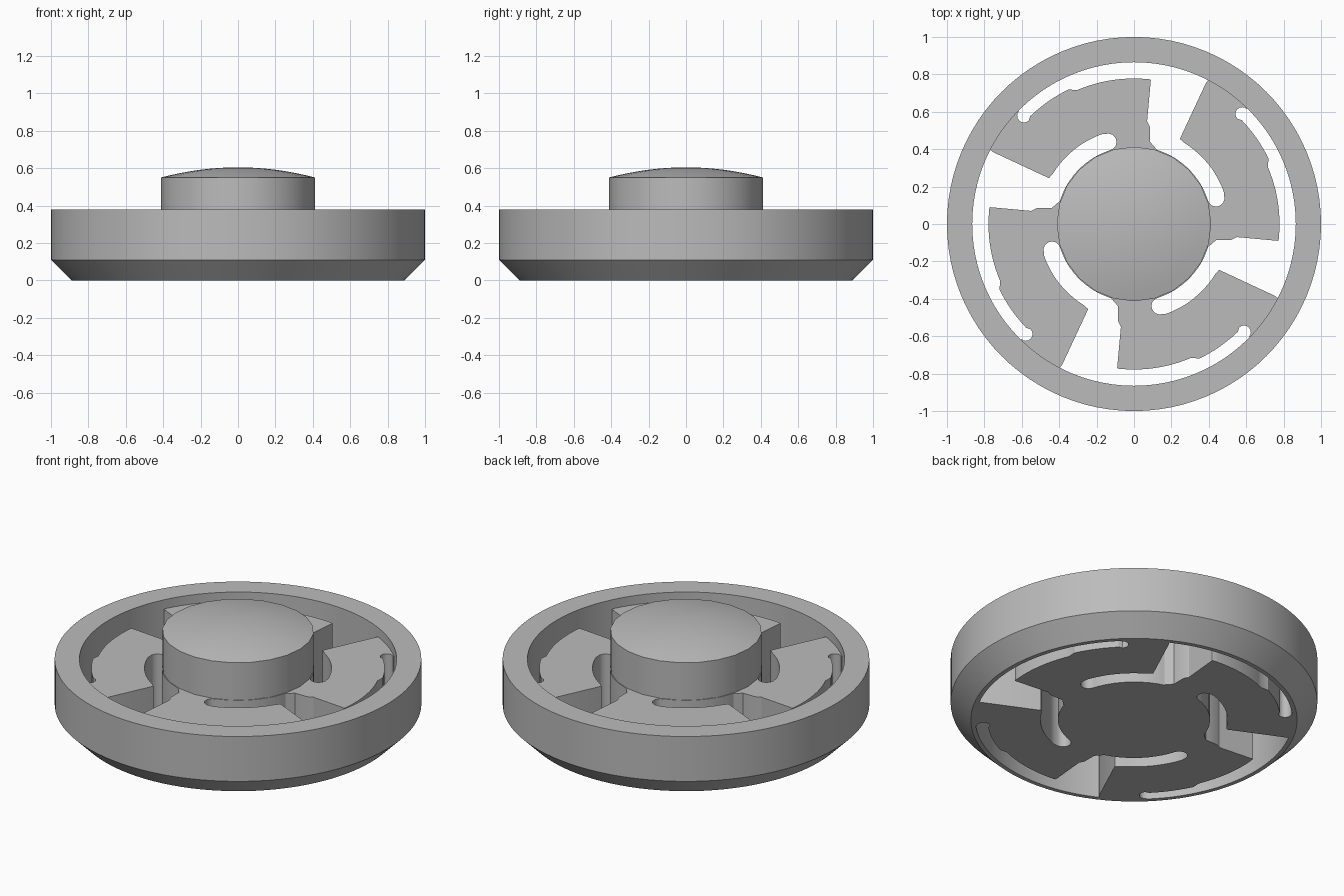
import bpy, bmesh
from math import cos, sin, pi, radians
from mathutils import Matrix

cube = bpy.data.objects.get("Cube")
if cube:
    bpy.data.objects.remove(cube, do_unlink=True)

grey = bpy.data.materials.new("plain_grey")
grey.use_nodes = True
COLOUR = (0.5, 0.5, 0.5, 1)
grey.diffuse_color = COLOUR
grey.node_tree.nodes["Principled BSDF"].inputs["Base Color"].default_value = COLOUR

BLADE_TOP = 0.325


def finish(name, bm, angle=30):
    bmesh.ops.recalc_face_normals(bm, faces=bm.faces)
    mesh = bpy.data.meshes.new(name)
    bm.to_mesh(mesh)
    bm.free()
    obj = bpy.data.objects.new(name, mesh)
    bpy.context.collection.objects.link(obj)
    mesh.materials.append(grey)
    bpy.ops.object.select_all(action='DESELECT')
    obj.select_set(True)
    bpy.context.view_layer.objects.active = obj
    bpy.ops.object.shade_smooth_by_angle(angle=radians(angle))
    return obj


def lathe(name, profile, steps, closed=False):
    bm = bmesh.new()
    verts = [bm.verts.new((r, 0, z)) for r, z in profile]
    edges = [bm.edges.new(pair) for pair in zip(verts, verts[1:])]
    if closed:
        edges.append(bm.edges.new((verts[-1], verts[0])))
    bmesh.ops.spin(bm, geom=verts + edges, axis=(0, 0, 1), cent=(0, 0, 0),
                   angle=2 * pi, steps=steps, use_duplicate=False)
    bmesh.ops.remove_doubles(bm, verts=bm.verts, dist=1e-4)
    return finish(name, bm)


def arc(radius, start, end, count=12):
    """Points on a circle about the centre, angles in degrees."""
    angles = [radians(start + (end - start) * i / count) for i in range(count + 1)]
    return [(radius * cos(a), radius * sin(a)) for a in angles]


def slot_end(radius, angle, size, side):
    """Half circle closing a curved slot; side is the way it bulges."""
    a = radians(angle)
    points = []
    for i in range(9):
        t = pi * i / 8
        out, along = -side * size * cos(t), side * size * sin(t)
        points.append(((radius + out) * cos(a) - along * sin(a),
                       (radius + out) * sin(a) + along * cos(a)))
    return points


# Outer ring with a chamfered lower edge
lathe("outer_ring", [(0.89, 0), (1, 0.11), (1, 0.38), (0.865, 0.38), (0.865, 0)],
      96, closed=True)

# Hub: round core, faceted button and shallow dome
lathe("hub_core", [(0, 0), (0.415, 0), (0.415, BLADE_TOP), (0, BLADE_TOP)], 64)
dome = [(0.413 * i / 8, 0.605 - 0.055 * (i / 8) ** 2) for i in range(8, -1, -1)]
lathe("hub_button", [(0, 0.3), (0.413, 0.3)] + dome, 24)

# One spring arm, joined to the hub and to the ring, with a slot at each side
outline = [(0.40, -0.12), (0.44, -0.085), (0.52, -0.085), (0.55, -0.07), (0.77, -0.09)]
outline += arc(0.778, -6, 23)
outline += arc(0.8, 26, 44, 6)
outline += slot_end(0.825, 45.5, 0.036, 1)
outline += arc(0.88, 46, 62.5, 6)
outline += [(0.385, 0.755), (0.245, 0.455)]
outline += arc(0.51, 58, 19)
outline += slot_end(0.46, 17.5, 0.045, -1)
outline += arc(0.405, 17, -15)

for i, place in enumerate(("right", "back", "left", "front")):
    bm = bmesh.new()
    base = bm.faces.new([bm.verts.new((x, y, 0)) for x, y in outline])
    top = bmesh.ops.extrude_face_region(bm, geom=[base], use_keep_orig=True)
    bmesh.ops.translate(bm, vec=(0, 0, BLADE_TOP),
                        verts=[g for g in top["geom"] if isinstance(g, bmesh.types.BMVert)])
    bmesh.ops.rotate(bm, cent=(0, 0, 0), verts=bm.verts,
                     matrix=Matrix.Rotation(i * pi / 2, 3, 'Z'))
    finish("spring_arm_" + place, bm)
